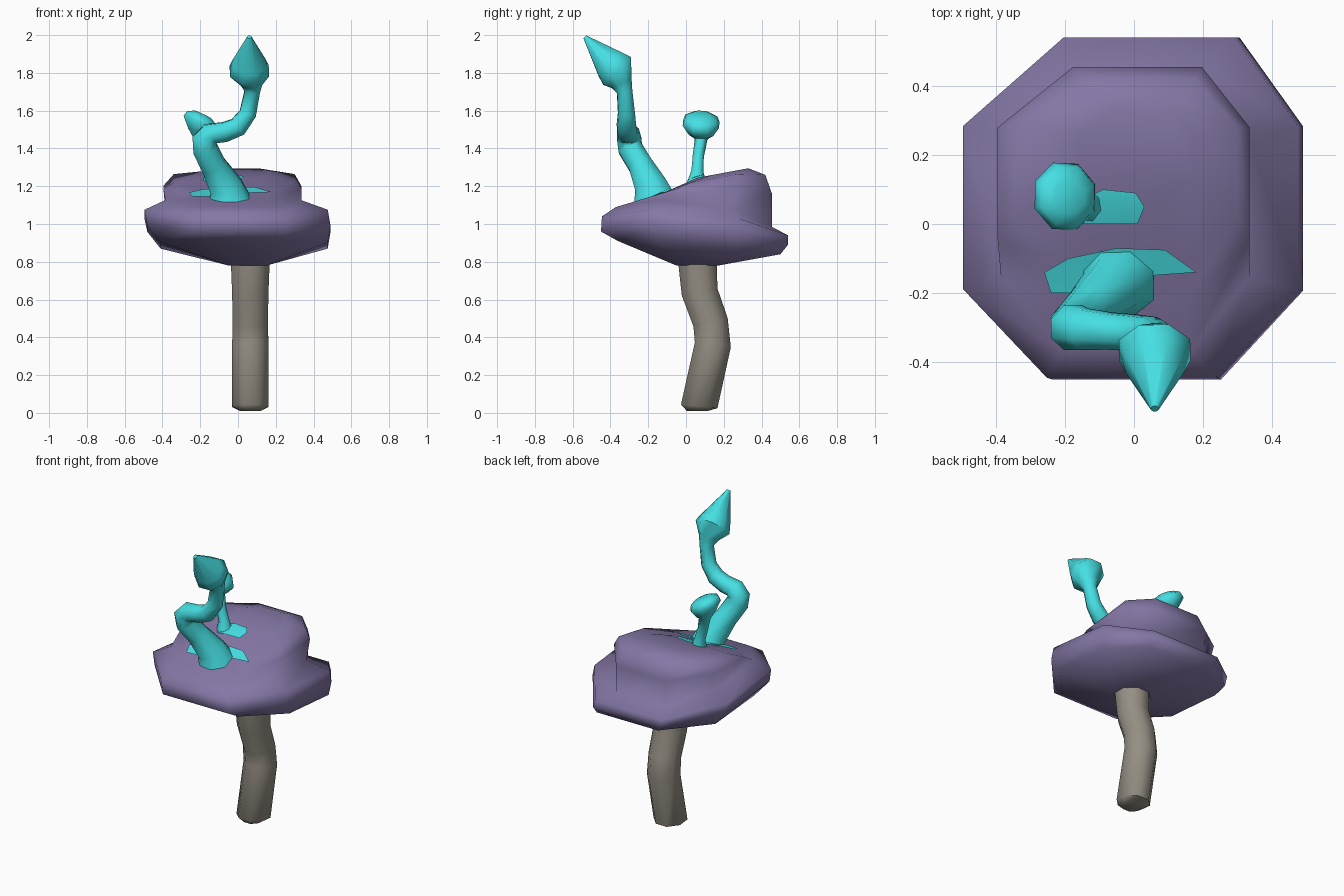
import bpy, bmesh, math
from mathutils import Vector
from mathutils.bvhtree import BVHTree

if "Cube" in bpy.data.objects:
    bpy.data.objects.remove(bpy.data.objects["Cube"])

SIDES = 8
# Lopsided octagon shared by all cap rings
CAP_OUTLINE = [(1, .48), (.62, 1), (-.4, 1), (-1, .48), (-1, -.48), (-.5, -1), (.51, -1), (1, -.48)]


def material(name, rgb):
    m = bpy.data.materials.new(name)
    m.diffuse_color = (*rgb, 1)
    m.use_nodes = True
    m.node_tree.nodes["Principled BSDF"].inputs["Base Color"].default_value = m.diffuse_color
    return m


PURPLE = material("cap purple", (0.235, 0.185, 0.38))
TEAL = material("sprout teal", (0.06, 0.74, 0.77))
STONE = material("stalk stone", (0.30, 0.275, 0.23))


def finish(name, bm, mat, angle=60):
    bmesh.ops.recalc_face_normals(bm, faces=bm.faces)
    me = bpy.data.meshes.new(name)
    bm.to_mesh(me)
    bm.free()
    ob = bpy.data.objects.new(name, me)
    bpy.context.collection.objects.link(ob)
    me.materials.append(mat)
    bpy.ops.object.select_all(action='DESELECT')
    ob.select_set(True)
    bpy.context.view_layer.objects.active = ob
    bpy.ops.object.shade_smooth_by_angle(angle=math.radians(angle))
    return ob


def loft(name, rings, mat, angle=60):
    bm = bmesh.new()
    vs = [[bm.verts.new(p) for p in ring] for ring in rings]
    n = len(rings[0])
    for a, b in zip(vs, vs[1:]):
        for i in range(n):
            j = (i + 1) % n
            bm.faces.new((a[i], a[j], b[j], b[i]))
    bm.faces.new(vs[0])
    bm.faces.new(vs[-1])
    return finish(name, bm, mat, angle)


def tube(name, path, mat, normals=None):
    """Path of (x, y, z, radius); normals overrides ring directions by index."""
    pts = [Vector(p[:3]) for p in path]
    normals = normals or {}
    rings, prev, side = [], None, Vector((1, 0, 0))
    for i, p in enumerate(pts):
        t = pts[min(i + 1, len(pts) - 1)] - pts[max(i - 1, 0)]
        t = Vector(normals.get(i, t)).normalized()
        if prev:
            side = prev.rotation_difference(t) @ side
        side = (side - t * side.dot(t)).normalized()
        up, prev, r = t.cross(side), t, path[i][3]
        angs = [2 * math.pi * (k + 0.5) / SIDES for k in range(SIDES)]
        rings.append([p + r * (math.cos(a) * side + math.sin(a) * up) for a in angs])
    return loft(name, rings, mat)


def cap_ring(x0, x1, y0, y1, front, mid, back):
    """Cap outline filling the given bounds, its height curving from front to back."""
    ring = []
    for u, v in CAP_OUTLINE:
        z = mid + v * (back - front) / 2 + v * v * ((back + front) / 2 - mid)
        ring.append(((x0 + x1) / 2 + u * (x1 - x0) / 2, (y0 + y1) / 2 + v * (y1 - y0) / 2, z))
    return ring


# Cap: underside, fat tilted rim, then the off-centre crown
cap = loft("cap", [
    cap_ring(-0.05, 0.15, -0.05, 0.17, 0.78, 0.78, 0.78),
    cap_ring(-0.41, 0.475, -0.36, 0.50, 0.91, 0.89, 0.84),
    cap_ring(-0.48, 0.49, -0.45, 0.54, 0.96, 0.99, 0.89),
    cap_ring(-0.495, 0.475, -0.445, 0.54, 1.04, 1.07, 0.94),
    cap_ring(-0.385, 0.335, -0.37, 0.455, 1.09, 1.12, 0.985),
    cap_ring(-0.395, 0.335, -0.22, 0.455, 1.13, 1.21, 1.16),
    cap_ring(-0.34, 0.30, -0.12, 0.42, 1.165, 1.25, 1.26),
    cap_ring(-0.16, 0.17, 0.06, 0.33, 1.245, 1.27, 1.295),
], PURPLE, 80)

# Stalk
tube("stalk", [(0.065, 0.06, 0.01, 0.06), (0.065, 0.07, 0.035, 0.105), (0.065, 0.142, 0.36, 0.104),
               (0.065, 0.13, 0.48, 0.101), (0.065, 0.072, 0.64, 0.104), (0.065, 0.06, 0.82, 0.112)], STONE,
     {0: (0, 0, 1), 1: (0, 0.1, 1)})

# Tall twisting sprout with a pointed head
tube("tall_sprout", [
    (-0.05, -0.17, 1.13, 0.118), (-0.065, -0.185, 1.20, 0.092), (-0.13, -0.24, 1.31, 0.07),
    (-0.175, -0.295, 1.40, 0.07), (-0.178, -0.30, 1.445, 0.07), (-0.145, -0.305, 1.478, 0.063),
    (-0.07, -0.31, 1.487, 0.056), (0.00, -0.315, 1.515, 0.055), (0.052, -0.315, 1.585, 0.048),
    (0.075, -0.325, 1.70, 0.044), (0.07, -0.34, 1.745, 0.062), (0.06, -0.365, 1.81, 0.112),
    (0.06, -0.405, 1.85, 0.092), (0.06, -0.535, 1.99, 0.012)], TEAL,
    {0: (-0.2, -0.4, 1), 4: (0.25, -0.1, 1), 5: (1, -0.1, 0.7), 10: (0, -0.5, 1),
     11: (0, -1, 1), 12: (0, -1, 1), 13: (0, -1, 1)})

# Short sprout with a tilted button head
TILT = (0.42, 0.05, 0.9)
tube("short_sprout", [
    (-0.135, 0.055, 1.20, 0.06), (-0.145, 0.06, 1.28, 0.034), (-0.17, 0.065, 1.36, 0.032),
    (-0.195, 0.08, 1.45, 0.036), (-0.205, 0.08, 1.48, 0.07), (-0.20, 0.08, 1.53, 0.104),
    (-0.192, 0.08, 1.56, 0.092), (-0.185, 0.08, 1.58, 0.05)], TEAL,
    {i: TILT for i in range(4, 8)})

# Flat root patches lying on the cap
cap_tree = BVHTree.FromObject(cap, bpy.context.evaluated_depsgraph_get())


def patch(name, outline):
    bm = bmesh.new()
    cx = sum(p[0] for p in outline) / len(outline)
    cy = sum(p[1] for p in outline) / len(outline)

    def drop(x, y):
        z = cap_tree.ray_cast(Vector((x, y, 3)), Vector((0, 0, -1)))[0].z
        return bm.verts.new((x, y, z + 0.01))
    rim, hub = [drop(*p) for p in outline], drop(cx, cy)
    for a, b in zip(rim, rim[1:] + rim[:1]):
        bm.faces.new((a, b, hub))
    finish(name, bm, TEAL)


patch("tall_root", [(-0.24, -0.20), (-0.26, -0.14), (-0.19, -0.10), (-0.05, -0.07),
                    (0.09, -0.075), (0.18, -0.14), (0.04, -0.15), (-0.12, -0.2)])
patch("short_root", [(-0.15, 0.0), (0.01, 0.0), (0.03, 0.05), (0.005, 0.09), (-0.09, 0.10), (-0.15, 0.07)])
